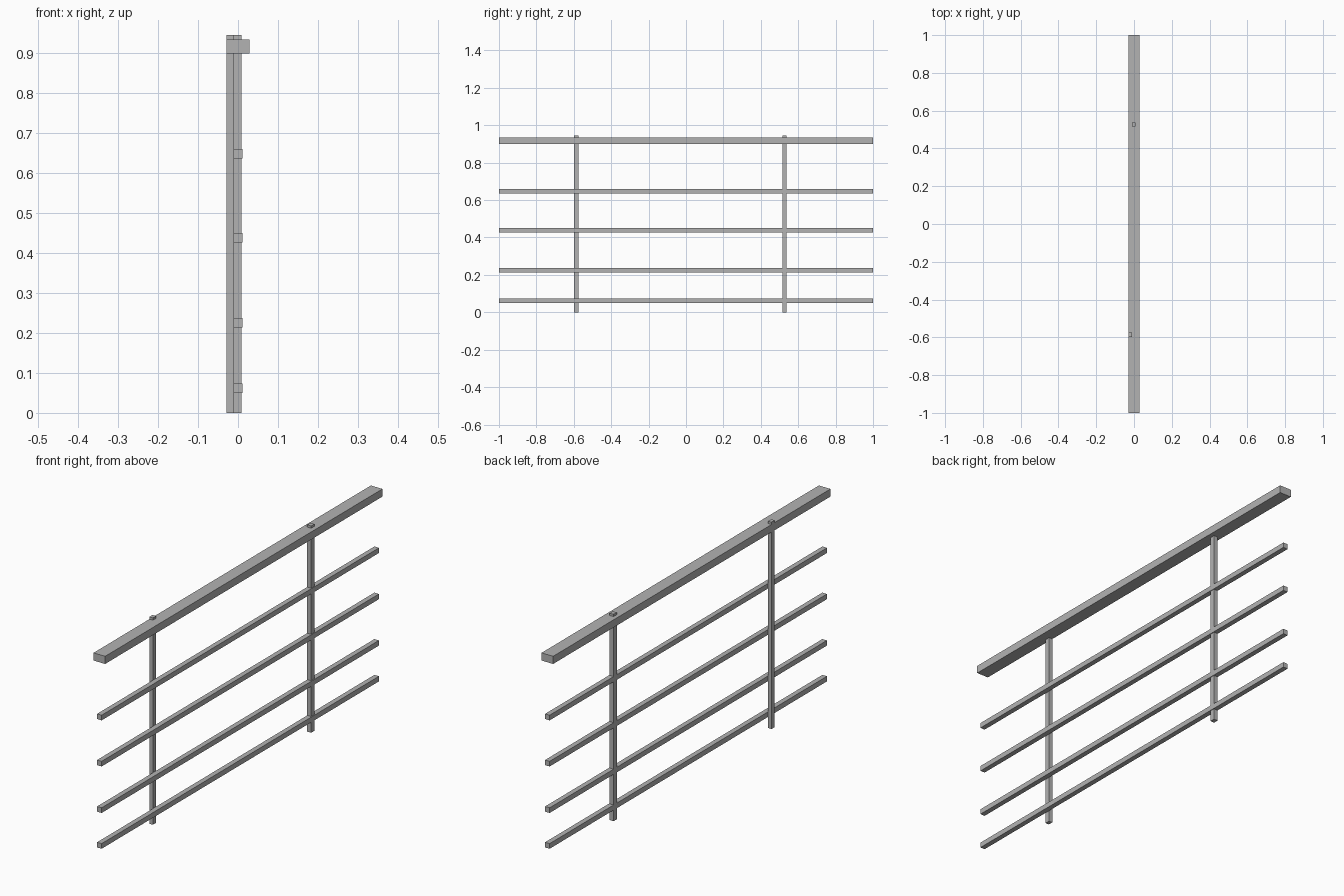
import bpy

if "Cube" in bpy.data.objects:
    bpy.data.objects.remove(bpy.data.objects["Cube"])

# Dark grey metal
metal = bpy.data.materials.new("dark_grey_metal")
metal.diffuse_color = (0.45, 0.45, 0.45, 1.0)
metal.use_nodes = True
metal.node_tree.nodes["Principled BSDF"].inputs["Base Color"].default_value = metal.diffuse_color


def box(name, x, y, z):
    """Box from (min, max) ranges on each axis."""
    verts = [(a, b, c) for a in x for b in y for c in z]
    faces = [(0, 1, 3, 2), (4, 6, 7, 5), (0, 4, 5, 1),
             (2, 3, 7, 6), (0, 2, 6, 4), (1, 5, 7, 3)]
    mesh = bpy.data.meshes.new(name)
    mesh.from_pydata(verts, [], faces)
    mesh.materials.append(metal)
    obj = bpy.data.objects.new(name, mesh)
    bpy.context.collection.objects.link(obj)
    return obj


LENGTH = (-1.0, 1.0)

# Wide handrail
box("handrail", (-0.0293, 0.0293), LENGTH, (0.8985, 0.9335))

# Thin horizontal rails
for i, z in enumerate((0.062, 0.2255, 0.4375, 0.648)):
    box(f"rail_{i + 1}", (-0.0115, 0.0115), LENGTH, (z - 0.0118, z + 0.0118))

# Posts: one mounted beside the rails, one passing through them
for name, x, y in (("front_post", (-0.0293, -0.0115), -0.586),
                   ("back_post", (-0.0115, 0.0085), 0.527)):
    box(name, x, (y - 0.0115, y + 0.0115), (0.0, 0.944))
